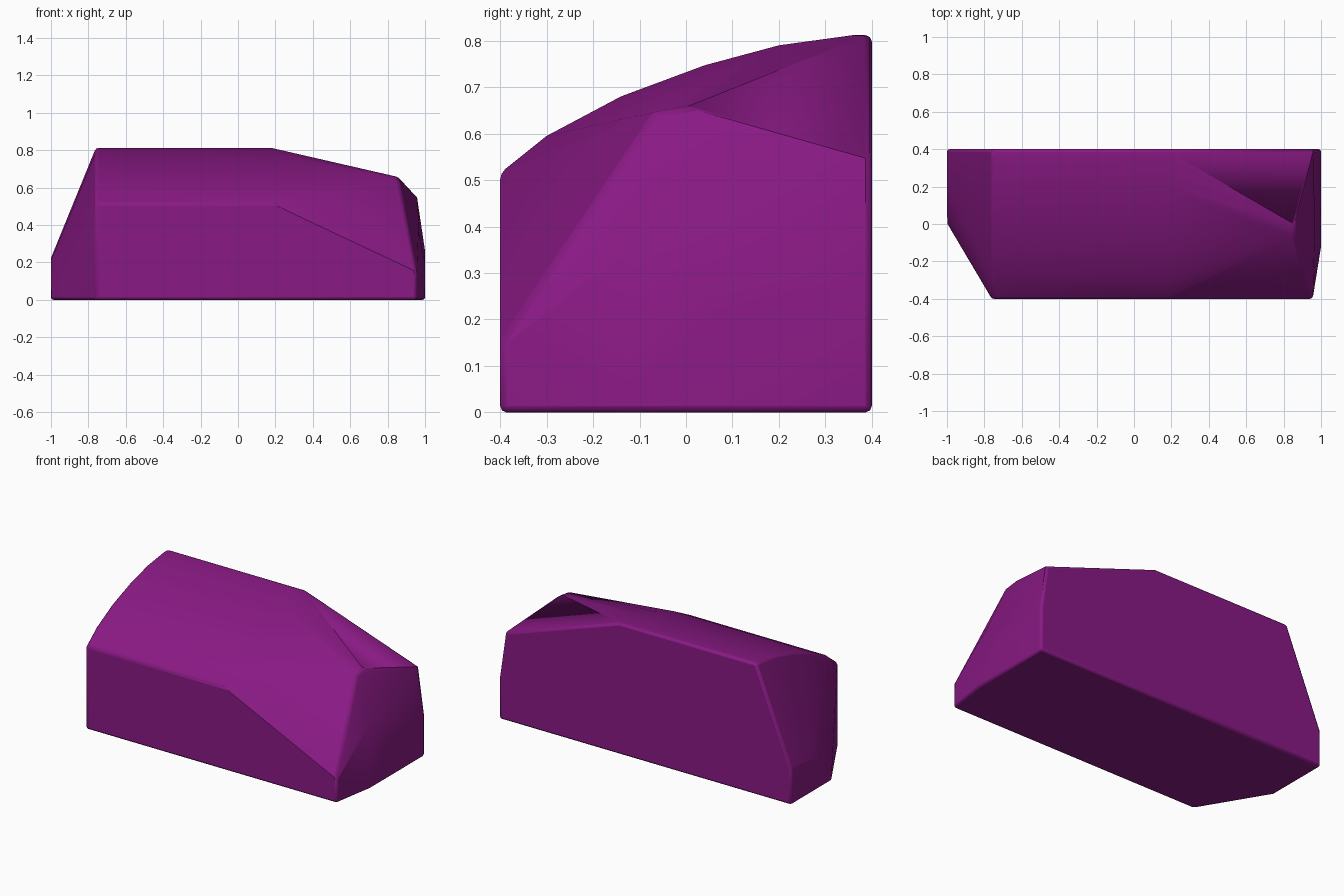
import bpy, bmesh, math

if "Cube" in bpy.data.objects:
    bpy.data.objects.remove(bpy.data.objects["Cube"])

# Curved roof cross-section (y, z), from front edge to back edge
roof = [(-0.4, 0.515), (-0.3, 0.595), (-0.14, 0.68), (0.04, 0.747),
        (0.2, 0.79), (0.36, 0.812), (0.4, 0.812)]
pts = []

# Main body: roof section swept along x
for x in (-0.76, 0.18):
    pts += [(x, y, z) for y, z in roof]

# Base outline
pts += [(x, y, 0) for x, y in [(-1, 0.4), (-1, 0), (-0.76, -0.4),
                               (0.955, -0.4), (1, -0.13), (1, 0.4)]]

# Left end: small upright face under the sloping shoulder
pts += [(-1, 0.4, 0.225), (-1, 0.2, 0.21), (-1, 0.08, 0.12), (-0.98, -0.03, 0.04)]

# Right end: sloping ridge, upper and lower curved facet edges
pts += [(0.86, -0.07, 0.645), (0.855, 0, 0.657)]
pts += [(0.955, -0.4, 0.15), (0.965, -0.1, 0.37), (0.965, 0.1, 0.45), (0.96, 0.4, 0.545)]
pts += [(1, 0.1, 0.19), (1, 0.3, 0.25), (1, 0.4, 0.265)]

# Wrap the outline into one solid, merging coplanar faces
bm = bmesh.new()
for p in pts:
    bm.verts.new(p)
res = bmesh.ops.convex_hull(bm, input=bm.verts[:])
loose = [v for v in bm.verts if not v.link_faces]
bmesh.ops.delete(bm, geom=loose, context='VERTS')
bmesh.ops.dissolve_limit(bm, angle_limit=math.radians(1.5),
                         verts=bm.verts[:], edges=bm.edges[:])
bmesh.ops.recalc_face_normals(bm, faces=bm.faces[:])
mesh = bpy.data.meshes.new("faceted_block")
bm.to_mesh(mesh)
bm.free()
block = bpy.data.objects.new("faceted_block", mesh)
bpy.context.collection.objects.link(block)

# Worn edges
bev = block.modifiers.new("edge_bevel", 'BEVEL')
bev.width = 0.014
bev.segments = 2
bev.limit_method = 'ANGLE'
bev.angle_limit = math.radians(40)

# Purple finish
mat = bpy.data.materials.new("purple")
mat.diffuse_color = (0.25, 0.01, 0.23, 1)
mat.use_nodes = True
mat.node_tree.nodes["Principled BSDF"].inputs["Base Color"].default_value = mat.diffuse_color
mesh.materials.append(mat)

bpy.context.view_layer.objects.active = block
block.select_set(True)
bpy.ops.object.shade_smooth_by_angle(angle=math.radians(20))
